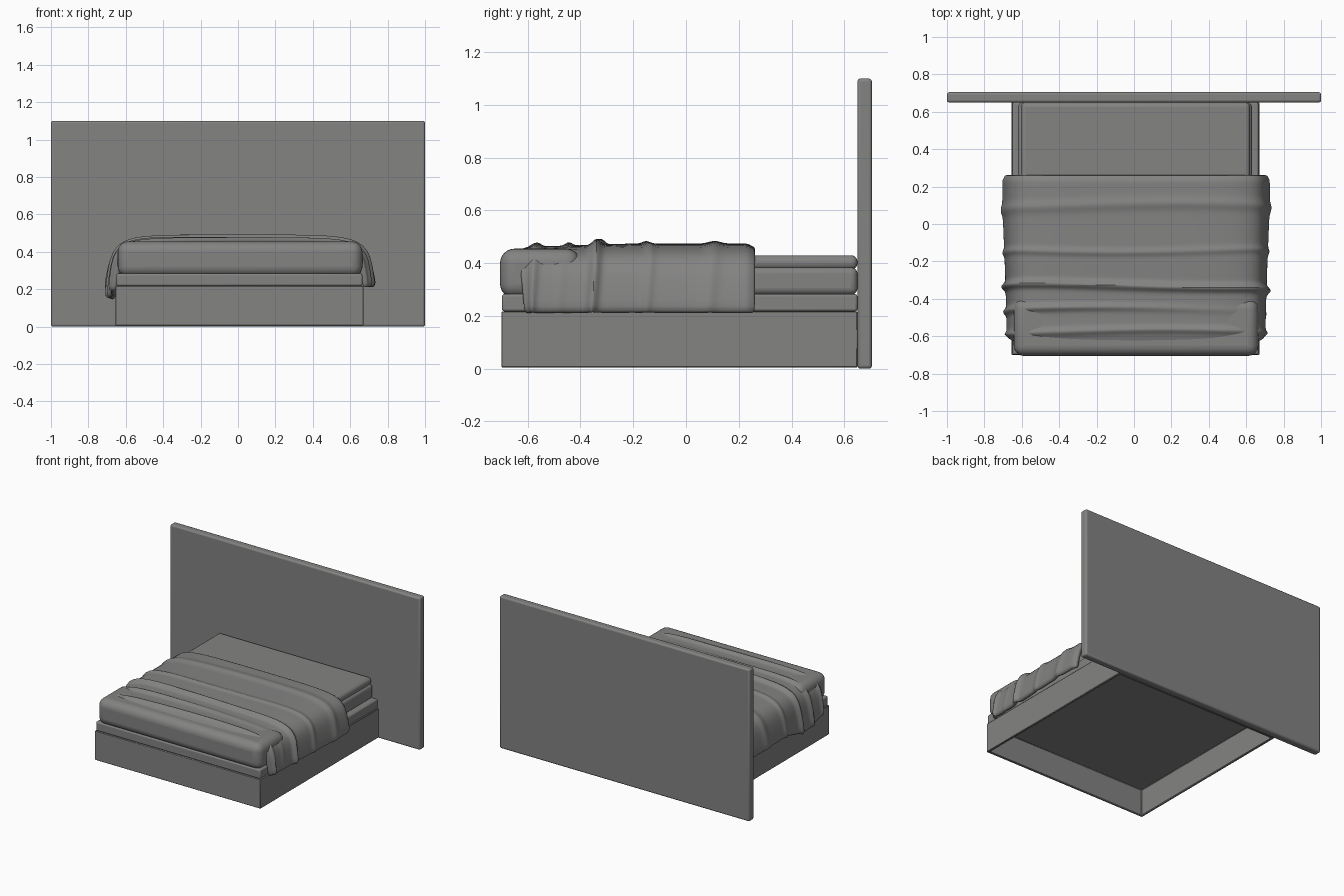
import bpy, bmesh, math
from mathutils import Vector

cube = bpy.data.objects.get("Cube")
if cube:
    bpy.data.objects.remove(cube, do_unlink=True)

grey = bpy.data.materials.new("warm_grey")
grey.use_nodes = True
COLOUR = (0.23, 0.228, 0.225, 1)
grey.diffuse_color = COLOUR
grey.node_tree.nodes["Principled BSDF"].inputs["Base Color"].default_value = COLOUR


def add_object(name, bm):
    mesh = bpy.data.meshes.new(name)
    bm.to_mesh(mesh)
    bm.free()
    mesh.materials.append(grey)
    obj = bpy.data.objects.new(name, mesh)
    bpy.context.collection.objects.link(obj)
    return obj


def smooth(obj, degrees=40):
    bpy.ops.object.select_all(action="DESELECT")
    obj.select_set(True)
    bpy.context.view_layer.objects.active = obj
    bpy.ops.object.shade_smooth_by_angle(angle=math.radians(degrees))


def box(name, low, high, bevel, segments=3, hollow=None):
    """Rounded box between two corners; hollow = (wall, depth) opens the underside."""
    bm = bmesh.new()
    bmesh.ops.create_cube(bm, size=1)
    low, high = Vector(low), Vector(high)
    for v in bm.verts:
        v.co = Vector(low[i] + (v.co[i] + 0.5) * (high[i] - low[i]) for i in range(3))
    if hollow:
        bm.normal_update()
        under = min(bm.faces, key=lambda f: f.normal.z)
        bmesh.ops.inset_individual(bm, faces=[under], thickness=hollow[0])
        ceiling = bmesh.ops.extrude_face_region(bm, geom=[under])["geom"]
        bmesh.ops.translate(bm, vec=(0, 0, hollow[1]),
                            verts=[g for g in ceiling if isinstance(g, bmesh.types.BMVert)])
        if under.is_valid:
            bmesh.ops.delete(bm, geom=[under], context="FACES")
        bmesh.ops.recalc_face_normals(bm, faces=bm.faces)
    obj = add_object(name, bm)
    mod = obj.modifiers.new("rounding", "BEVEL")
    mod.width, mod.segments = bevel, segments
    smooth(obj)
    return obj


# Headboard, hollow base and stacked mattress layers
box("headboard", (-1, 0.65, 0), (1, 0.705, 1.1), 0.012)
box("bed_frame", (-0.655, -0.7, 0.005), (0.67, 0.65, 0.217), 0.003, 1, (0.025, 0.19))
box("box_spring", (-0.65, -0.698, 0.217), (0.665, 0.65, 0.283), 0.01)
box("mattress", (-0.62, -0.66, 0.28), (0.63, 0.65, 0.385), 0.025, 4)
box("mattress_topper", (-0.605, -0.66, 0.375), (0.62, 0.65, 0.43), 0.024, 4)

# Rolled foot end of the bedding
box("foot_roll", (-0.643, -0.705, 0.267), (0.665, -0.4, 0.455), 0.055, 6)

# Draped blanket: outer cross-section from right hem to left hem
HALF = [(0.705, 0.2), (0.7, 0.25), (0.69, 0.32), (0.675, 0.38), (0.645, 0.425),
        (0.59, 0.453), (0.5, 0.468), (0.35, 0.473), (0.18, 0.474)]
SECTION = [(-x, z) for x, z in HALF] + [(0, 0.475)] + HALF[::-1]
# Folds: y position, height, width, share kept on the +x side
FOLDS = [(-0.575, 0.016, 0.016, 1), (-0.455, 0.02, 0.016, 0.2), (-0.33, 0.026, 0.018, 1),
         (-0.14, 0.012, 0.016, 0.8), (0.1, 0.010, 0.028, 1)]
ROWS, FRONT, BACK = 76, -0.635, 0.265


def bump(y, centre, width):
    return math.exp(-((y - centre) / width) ** 2)


def blanket_point(i, row):
    x, z = SECTION[i]
    side = max(0, (0.44 - z) / 0.24)
    y = FRONT + (BACK - FRONT) * row / ROWS
    # Outward direction of the section at this point
    a, b = SECTION[max(i - 1, 0)], SECTION[min(i + 1, len(SECTION) - 1)]
    out = Vector((a[1] - b[1], 0, b[0] - a[0])).normalized()
    lift = -0.01 * max(0, min(1, (-0.2 - y) / 0.3))
    lift -= 0.016 * bump(y, BACK, 0.02) + 0.012 * bump(y, FRONT, 0.03)
    for centre, height, width, keep in FOLDS:
        wander = 0.012 * math.sin(3 * x + centre * 9) - 0.02 * side
        share = 1 + (keep - 1) * max(0, min(1, 0.5 + x))
        lift += height * share * bump(y, centre + wander, width)
    # Loose hanging sides with an uneven hem
    flare = 0.014 * side * max(0, min(1, (y + 0.2) / 0.3))
    drop = side * (0.055 * bump(y, -0.4, 0.16) if x < 0 else -0.012)
    shift = 0.012 if x > 0 and side > 0 else 0.01
    co = Vector((x + shift + math.copysign(flare, x), y, z - drop)) + out * lift
    co.y += 0.02 * side * bump(y, FRONT, 0.05)
    return co


bm = bmesh.new()
grid = [[bm.verts.new(blanket_point(i, r)) for i in range(len(SECTION))] for r in range(ROWS + 1)]
for near, far in zip(grid, grid[1:]):
    for i in range(len(SECTION) - 1):
        bm.faces.new((near[i], near[i + 1], far[i + 1], far[i]))
blanket = add_object("blanket", bm)
thick = blanket.modifiers.new("thickness", "SOLIDIFY")
thick.thickness, thick.offset = 0.035, -1
soft = blanket.modifiers.new("softness", "SUBSURF")
soft.levels = soft.render_levels = 1
smooth(blanket, 60)
